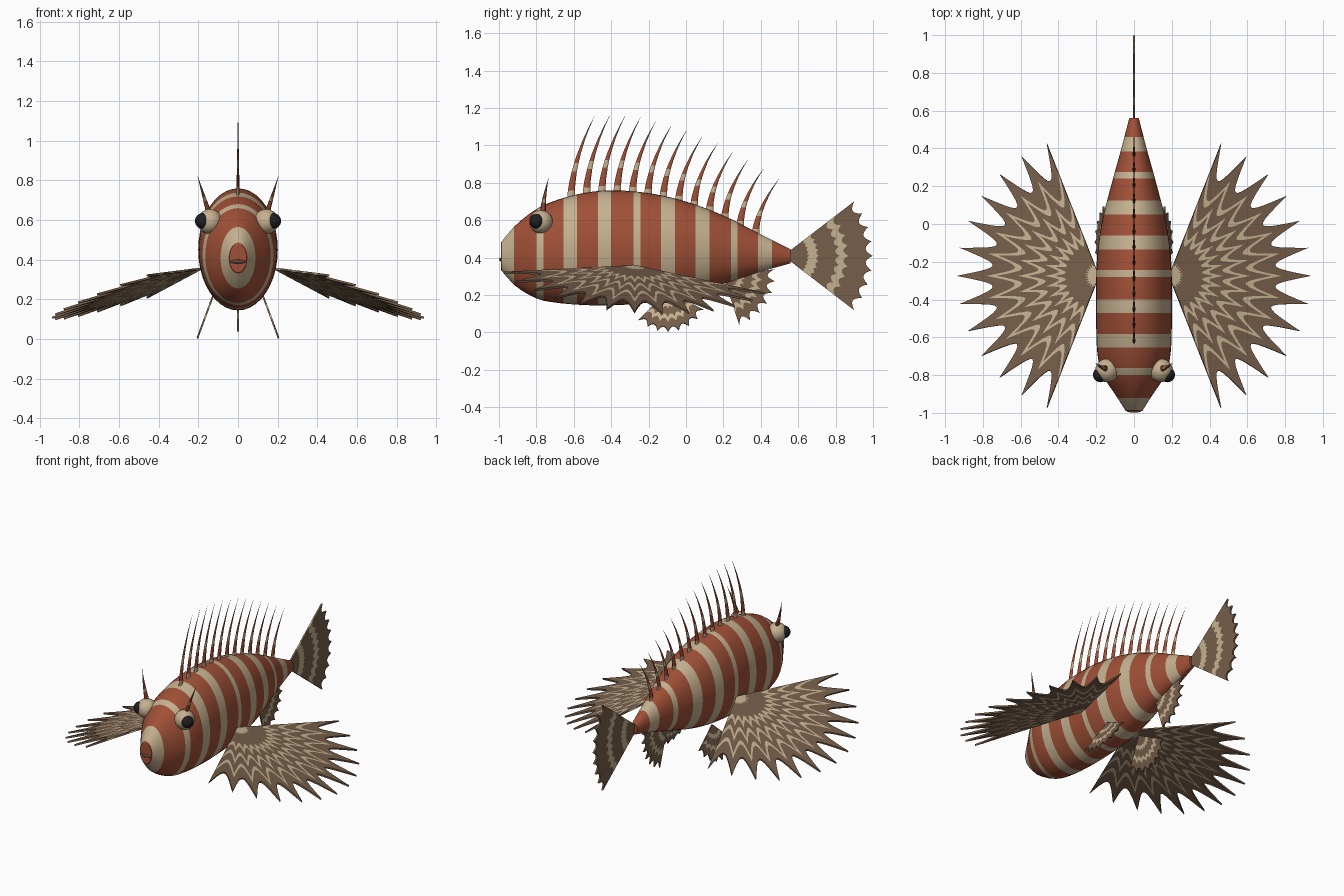
import bpy, bmesh, math
from mathutils import Vector

if "Cube" in bpy.data.objects:
    bpy.data.objects.remove(bpy.data.objects["Cube"])


def material(name, rgb):
    m = bpy.data.materials.new(name)
    m.diffuse_color = (*rgb, 1)
    m.use_nodes = True
    m.node_tree.nodes["Principled BSDF"].inputs["Base Color"].default_value = m.diffuse_color
    return m


RED = material("rust_red", (0.35, 0.08, 0.038))
CREAM = material("cream", (0.56, 0.44, 0.28))
BROWN = material("fin_brown", (0.18, 0.112, 0.068))
BLACK = material("pupil_black", (0.014, 0.014, 0.016))
LIP = material("mouth_brown", (0.12, 0.06, 0.04))


def in_bands(v, bands):
    return any(a < v < b for a, b in bands)


def finish(name, bm, mats, smooth=True):
    bmesh.ops.recalc_face_normals(bm, faces=bm.faces)
    me = bpy.data.meshes.new(name)
    bm.to_mesh(me)
    bm.free()
    for m in mats:
        me.materials.append(m)
    ob = bpy.data.objects.new(name, me)
    bpy.context.collection.objects.link(ob)
    if smooth:
        bpy.ops.object.select_all(action='DESELECT')
        ob.select_set(True)
        bpy.context.view_layer.objects.active = ob
        bpy.ops.object.shade_smooth_by_angle(angle=math.radians(40))
    return ob


def loft(bm, rings, mat_of):
    """Skin a list of closed rings; mat_of(i) gives the material of segment i."""
    vs = [[bm.verts.new(p) for p in r] for r in rings]
    n = len(vs[0])
    for i in range(len(vs) - 1):
        for j in range(n):
            k = (j + 1) % n
            f = bm.faces.new((vs[i][j], vs[i][k], vs[i + 1][k], vs[i + 1][j]))
            f.material_index = mat_of(i)
    bm.faces.new(vs[0])
    bm.faces.new(vs[-1])


# --- Body: y, half width, bottom, top ---
PROFILE = [(-0.99, 0.044, 0.335, 0.48), (-0.92, 0.088, 0.255, 0.565), (-0.8, 0.165, 0.182, 0.66),
           (-0.7, 0.192, 0.16, 0.705), (-0.55, 0.2, 0.147, 0.745), (-0.4, 0.2, 0.145, 0.76),
           (-0.2, 0.197, 0.16, 0.745), (0, 0.172, 0.2, 0.70), (0.2, 0.122, 0.26, 0.625),
           (0.4, 0.067, 0.325, 0.525), (0.56, 0.025, 0.37, 0.445)]


def body_at(y):
    """Smooth interpolation of the profile."""
    i = max(k for k in range(len(PROFILE) - 1) if PROFILE[k][0] <= y + 1e-6)
    p1, p2 = PROFILE[i], PROFILE[i + 1]
    p0, p3 = PROFILE[max(i - 1, 0)], PROFILE[min(i + 2, len(PROFILE) - 1)]
    h = p2[0] - p1[0]
    t = (y - p1[0]) / h
    out = []
    for c in (1, 2, 3):
        m1 = (p2[c] - p0[c]) / (p2[0] - p0[0]) * h
        m2 = (p3[c] - p1[c]) / (p3[0] - p1[0]) * h
        out.append((2*t**3 - 3*t*t + 1) * p1[c] + (t**3 - 2*t*t + t) * m1
                   + (3*t*t - 2*t**3) * p2[c] + (t**3 - t*t) * m2)
    return out


STRIPES = [(-0.985, -0.92), (-0.80, -0.763), (-0.655, -0.583), (-0.47, -0.40), (-0.28, -0.244),
           (-0.135, -0.06), (0.05, 0.125), (0.24, 0.276), (0.385, 0.46)]
edges = {-0.99, 0.56} | {e for s in STRIPES for e in s}
ys = sorted(edges | {y for y in [-0.96 + 0.04 * k for k in range(38)]
                     if min(abs(y - e) for e in edges) > 0.012})
rings = []
for y in ys:
    w, lo, hi = body_at(y)
    rings.append([(w * math.cos(a), y, (lo + hi) / 2 + (hi - lo) / 2 * math.sin(a))
                  for a in (math.tau * j / 40 for j in range(40))])
bm = bmesh.new()
loft(bm, rings, lambda i: int(in_bands((ys[i] + ys[i + 1]) / 2, STRIPES)))
finish("body", bm, [RED, CREAM])


# --- Fan fins: spiky polar sheets with bands that follow the outline ---
def fan(name, origin, u, v, a0, a1, rays, radius, depth, bands, thick=0.009):
    o, u, v = Vector(origin), Vector(u), Vector(v)
    steps = 10
    cols = (rays - 1) * steps
    levels = sorted({0.01, 0.5, 0.9, 1.0} | {e for b in bands for e in b if e > 0.01})
    bm = bmesh.new()
    grid = []
    for c in range(cols + 1):
        a = math.radians(a0 + (a1 - a0) * c / cols)
        s = abs(2 * ((c % steps) / steps) - 1)
        r = radius * (1 - depth * (1 - s ** 2))
        grid.append([bm.verts.new(o + (u * math.cos(a) + v * math.sin(a)) * r * l) for l in levels])
    for c in range(cols):
        for k in range(len(levels) - 1):
            f = bm.faces.new((grid[c][k], grid[c + 1][k], grid[c + 1][k + 1], grid[c][k + 1]))
            f.material_index = int(in_bands((levels[k] + levels[k + 1]) / 2, bands))
    ob = finish(name, bm, [BROWN, CREAM], smooth=False)
    mod = ob.modifiers.new("thickness", 'SOLIDIFY')
    mod.thickness = thick
    mod.offset = 0


Y, Z = (0, 1, 0), (0, 0, 1)
fan("tail_fin", (0, 0.52, 0.41), Y, Z, -37.5, 37.5, 9, 0.478, 0.075,
    [(0.29, 0.40), (0.63, 0.73)], 0.012)
fan("anal_fin", (0, 0.2, 0.30), Y, Z, -72, 8, 7, 0.275, 0.14,
    [(0.3, 0.42), (0.64, 0.76)])


# --- Tapered curved spines with coloured bands ---
def spine(name, point_at, ry, rx, mats, cuts):
    ts = sorted({0, 0.2, 0.55, 0.85, 1} | set(cuts))
    rings = []
    for t in ts:
        p = Vector(point_at(t))
        s = max(1 - t, 0.03)
        rings.append([p + Vector((rx * s * math.cos(a), ry * s * math.sin(a), 0))
                      for a in (math.tau * j / 8 for j in range(8))])
    bm = bmesh.new()
    loft(bm, rings, lambda i: sum((ts[i] + ts[i + 1]) / 2 > c for c in cuts))
    finish(name, bm, mats)


TIP_Z = [1.155, 1.16, 1.158, 1.15, 1.13, 1.105, 1.08, 1.045, 1.01, 0.965, 0.925, 0.875, 0.82]
for i, tz in enumerate(TIP_Z):
    y0 = -0.615 + 0.0822 * i
    z0 = body_at(y0)[2] - 0.02
    spine(f"dorsal_spine_{i + 1}",
          lambda t: (0, y0 + 0.125 * t ** 1.8, z0 + (tz - z0) * t),
          0.021, 0.008, [CREAM, RED, CREAM, RED, BROWN], [0.11, 0.34, 0.44, 0.72])


def ball(name, loc, scale, mat):
    bm = bmesh.new()
    bmesh.ops.create_uvsphere(bm, u_segments=24, v_segments=14, radius=1)
    for v in bm.verts:
        v.co = Vector((v.co.x * scale[0], v.co.y * scale[1], v.co.z * scale[2])) + Vector(loc)
    finish(name, bm, [mat])


# --- Paired parts ---
for side, s in (("right", 1), ("left", -1)):
    fan(f"pectoral_fin_{side}", (s * 0.185, -0.275, 0.355), (s, 0, -0.33), (0, 1, -0.08),
        -68.5, 68.5, 13, 0.752, 0.25,
        [(0.0, 0.1), (0.31, 0.38), (0.5, 0.57), (0.72, 0.79)], 0.011)
    fan(f"pelvic_fin_{side}", (s * 0.125, -0.1, 0.22), Y, (s * 0.37, 0, 1 * -1),
        27, 135, 8, 0.217, 0.13, [(0.3, 0.42), (0.64, 0.76)])
    ball(f"eye_{side}", (s * 0.142, -0.775, 0.592), (0.063,) * 3, CREAM)
    ball(f"pupil_{side}", (s * 0.177, -0.798, 0.595), (0.04,) * 3, BLACK)
    spine(f"brow_spine_{side}",
          lambda t: (s * (0.148 + 0.057 * t), -0.765 + 0.03 * t ** 1.6, 0.64 + 0.185 * t),
          0.017, 0.014, [RED, CREAM, RED, BROWN], [0.3, 0.4, 0.6])

# --- Mouth ---
ball("mouth", (0, -0.988, 0.39), (0.04, 0.011, 0.01), LIP)
